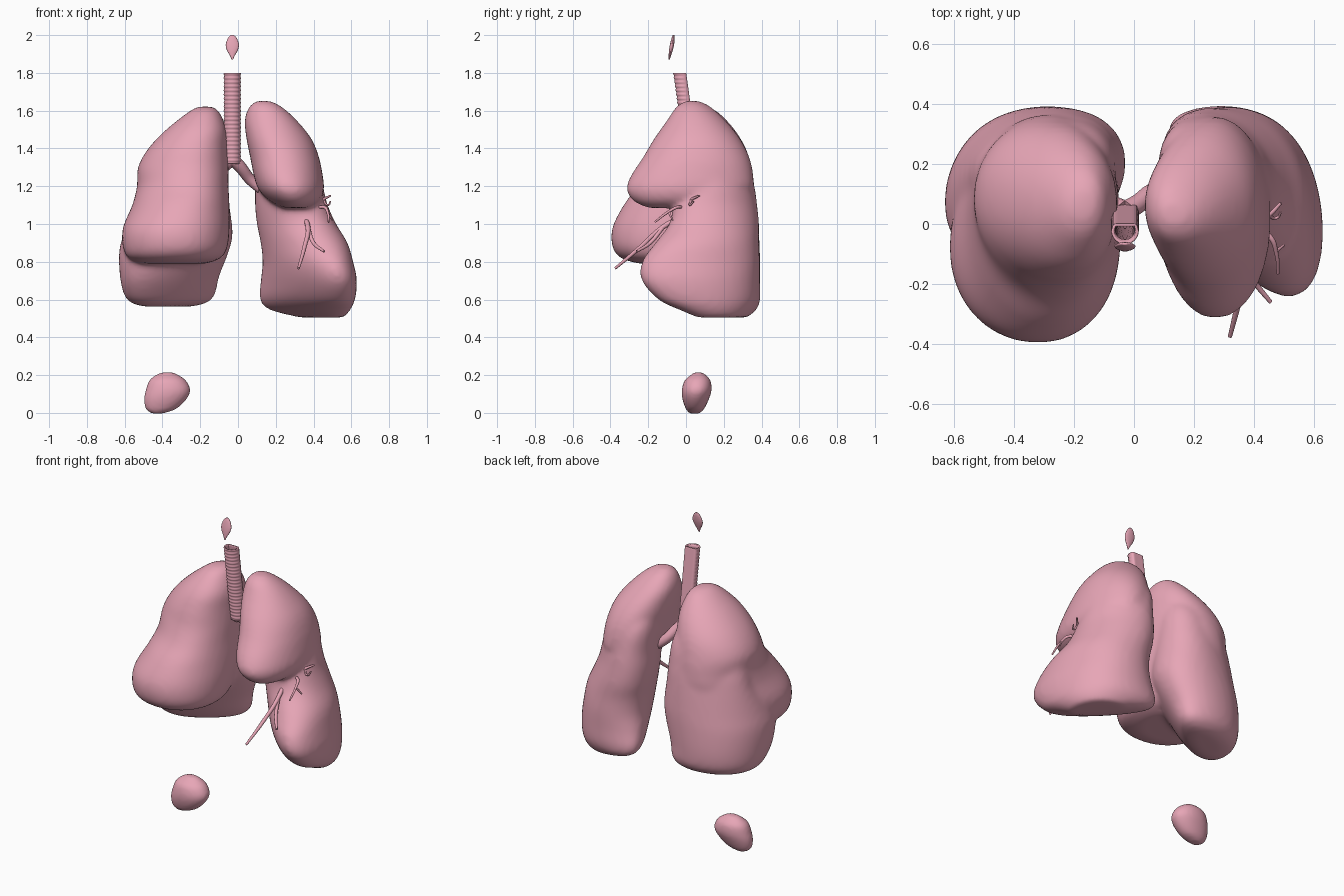
import bpy, bmesh, math

pink = bpy.data.materials.new("tissue_pink")
pink.diffuse_color = (0.80, 0.38, 0.47, 1)


def finish(bm, name):
    bmesh.ops.recalc_face_normals(bm, faces=bm.faces)
    me = bpy.data.meshes.new(name)
    bm.to_mesh(me)
    bm.free()
    me.materials.append(pink)
    me.shade_smooth()
    ob = bpy.data.objects.new(name, me)
    bpy.context.collection.objects.link(ob)
    return ob


def bridge(bm, rings):
    n = len(rings[0])
    for a, b in zip(rings, rings[1:]):
        for i in range(n):
            j = (i + 1) % n
            bm.faces.new((a[i], a[j], b[j], b[i]))


def spline(rows, steps):
    # Catmull-Rom interpolation between the given sections
    out = []
    for k in range(len(rows) - 1):
        p0, p1, p2 = rows[max(k - 1, 0)], rows[k], rows[k + 1]
        p3 = rows[min(k + 2, len(rows) - 1)]
        for s in range(steps):
            t = s / steps
            out.append([0.5 * (2 * b + (c - a) * t + (2 * a - 5 * b + 4 * c - d) * t * t
                               + (3 * b - a - 3 * c + d) * t ** 3)
                        for a, b, c, d in zip(p0, p1, p2, p3)])
    return out + [list(rows[-1])]


def loft(bm, rows, power=0.95, skew=0.0, n=40, steps=5):
    # section = z, inner x, outer x, front y at inner, front y at outer, back y
    rings = []
    for z, xi, xo, fi, fo, yb in spline(rows, steps):
        ring = []
        for i in range(n):
            t = math.tau * i / n
            c, s = math.cos(t), math.sin(t)
            u = math.copysign(abs(c) ** power, c) / 2 + 0.5
            v = math.copysign(abs(s) ** power, s) / 2 + 0.5
            f = fi + (fo - fi) * u
            b = yb - skew * (u - 0.4)
            ring.append(bm.verts.new((xi + (xo - xi) * u, f + (b - f) * v, z)))
        rings.append(ring)
    bridge(bm, rings)
    bm.faces.new(rings[0])
    bm.faces.new(rings[-1])


def organ(name, lobes, voxel=0.016, smooth=10):
    bm = bmesh.new()
    for rows, skew in lobes:
        loft(bm, rows, skew=skew)
    ob = finish(bm, name)
    r = ob.modifiers.new("blend_lobes", 'REMESH')
    r.mode, r.voxel_size, r.use_smooth_shade = 'VOXEL', voxel, True
    s = ob.modifiers.new("soften", 'SMOOTH')
    s.factor, s.iterations = 0.5, smooth
    return ob


# Lung on the -x side: upper lobe overhanging a lower lobe
organ("lung_a", [
    ([(1.622, -.14, -.21, .03, .03, .10), (1.595, -.10, -.26, -.04, -.04, .17),
      (1.5, -.06, -.38, -.15, -.11, .26), (1.4, -.055, -.475, -.21, -.14, .32),
      (1.3, -.05, -.53, -.25, -.16, .35), (1.2, -.05, -.535, -.30, -.21, .365),
      (1.1, -.045, -.56, -.35, -.31, .36), (.98, -.045, -.61, -.40, -.38, .28),
      (.88, -.055, -.61, -.40, -.38, .22), (.82, -.09, -.58, -.35, -.34, .15),
      (.79, -.17, -.50, -.25, -.25, .05)], 0.03),
    ([(1.5, -.14, -.30, .05, .05, .20), (1.35, -.075, -.48, .02, .02, .32),
      (1.2, -.055, -.53, 0, 0, .36), (1.1, -.045, -.555, -.02, -.02, .375),
      (.95, -.028, -.605, -.02, -.15, .39), (.85, -.05, -.63, .03, -.20, .395),
      (.72, -.10, -.625, .10, -.17, .395), (.63, -.12, -.605, .16, -.10, .385),
      (.585, -.16, -.57, .18, -.03, .35), (.563, -.24, -.50, .22, .05, .30)], 0.09)])

# Lung on the +x side: short upper lobe, lower lobe flaring outwards
organ("lung_b", [
    ([(1.652, .10, .17, 0, 0, .07), (1.622, .06, .23, -.05, -.05, .13),
      (1.55, .035, .31, -.10, -.10, .21), (1.45, .045, .39, -.18, -.16, .29),
      (1.35, .065, .43, -.24, -.22, .34), (1.25, .085, .45, -.31, -.28, .36),
      (1.18, .11, .455, -.33, -.30, .35), (1.12, .17, .43, -.29, -.26, .26),
      (1.085, .24, .37, -.20, -.20, .10)], 0.03),
    ([(1.5, .10, .29, .05, .05, .20), (1.35, .08, .405, 0, 0, .325),
      (1.2, .09, .45, 0, -.06, .365), (1.1, .09, .475, 0, -.11, .38),
      (1.0, .10, .52, 0, -.15, .39), (.9, .12, .58, 0, -.26, .39),
      (.8, .13, .61, .03, -.37, .395), (.7, .12, .63, .10, -.39, .395),
      (.6, .115, .62, .18, -.29, .395), (.545, .17, .595, .22, -.14, .37),
      (.505, .33, .56, .20, 0, .32)], 0.11)])

# Small rounded gland low on the -x side
organ("lower_gland", [
    ([(-.003, -.40, -.455, .02, .02, .07), (.02, -.33, -.487, .0, .0, .095),
      (.07, -.275, -.497, -.018, -.018, .12), (.12, -.253, -.488, -.022, -.022, .135),
      (.17, -.275, -.47, -.008, -.008, .13), (.2, -.315, -.435, .025, .025, .105),
      (.214, -.345, -.40, .045, .045, .085)], 0)], 0.01, 3)

# Thin leaf-shaped flap above the windpipe
bm = bmesh.new()
loft(bm, [(2.0, -.022, -.038, -.070, -.070, -.062), (1.985, -.007, -.053, -.076, -.076, -.06),
          (1.95, .005, -.065, -.085, -.085, -.063), (1.92, -.001, -.059, -.09, -.09, -.07),
          (1.89, -.018, -.042, -.092, -.092, -.08), (1.87, -.026, -.034, -.092, -.092, -.086)],
     1.0, n=24, steps=3)
finish(bm, "throat_flap")

# Windpipe: finely ridged in front, flat and smooth at the back, open at the top
bm = bmesh.new()
rings, count = [], 22
for k in range(count * 4 + 1):
    z = 1.8 - 0.48 * k / (count * 4)
    ridge = 0.0022 * math.sin(k * math.pi / 2)
    yc = -.023 + (1.8 - z) * .14
    ring = []
    for i in range(24):
        t = math.tau * i / 24
        r = .044 + (ridge if math.sin(t) < .2 else 0)
        ring.append(bm.verts.new((-.03 + r * math.cos(t),
                                  yc + min(r * math.sin(t), .024), z)))
    rings.append(ring)
bridge(bm, rings)
pipe = finish(bm, "windpipe")
wall = pipe.modifiers.new("wall", 'SOLIDIFY')
wall.thickness, wall.offset = 0.01, -1


def tube(name, points):
    # points = x, y, z, radius
    cu = bpy.data.curves.new(name, 'CURVE')
    cu.dimensions, cu.bevel_depth, cu.bevel_resolution = '3D', 1.0, 3
    cu.use_fill_caps = True
    sp = cu.splines.new('BEZIER')
    sp.bezier_points.add(len(points) - 1)
    for bp, (x, y, z, r) in zip(sp.bezier_points, points):
        bp.co, bp.radius = (x, y, z), r
        bp.handle_left_type = bp.handle_right_type = 'AUTO'
    sp.resolution_u = 6
    cu.materials.append(pink)
    bpy.context.collection.objects.link(bpy.data.objects.new(name, cu))


# Main airways branching from the windpipe
tube("airway_b", [(-.025, .045, 1.34, .034), (.01, .065, 1.305, .032),
                  (.07, .11, 1.23, .029), (.18, .12, 1.14, .022)])
tube("airway_a", [(-.035, .045, 1.34, .034), (-.07, .065, 1.305, .030),
                  (-.12, .10, 1.24, .028), (-.22, .12, 1.16, .022)])

# Fine twigs emerging from the +x lung
for i, pts in enumerate([
    [(.18, .12, 1.14, .018), (.33, 0, 1.05, .014), (.37, -.12, .985, .013),
     (.35, -.25, .87, .011), (.32, -.375, .765, .007)],
    [(.37, -.12, .985, .011), (.40, -.19, .90, .010), (.455, -.26, .855, .007)],
    [(.33, 0, 1.05, .010), (.45, -.04, 1.09, .009), (.475, -.10, 1.06, .007),
     (.48, -.165, 1.01, .005)],
    [(.475, -.09, 1.06, .006), (.50, -.07, 1.02, .004)],
    [(.38, .0, 1.09, .010), (.45, .03, 1.13, .008), (.49, .07, 1.15, .005)],
    [(.45, .03, 1.13, .006), (.475, .02, 1.10, .005), (.49, .04, 1.12, .004)],
]):
    tube("airway_twig_%d" % (i + 1), pts)
